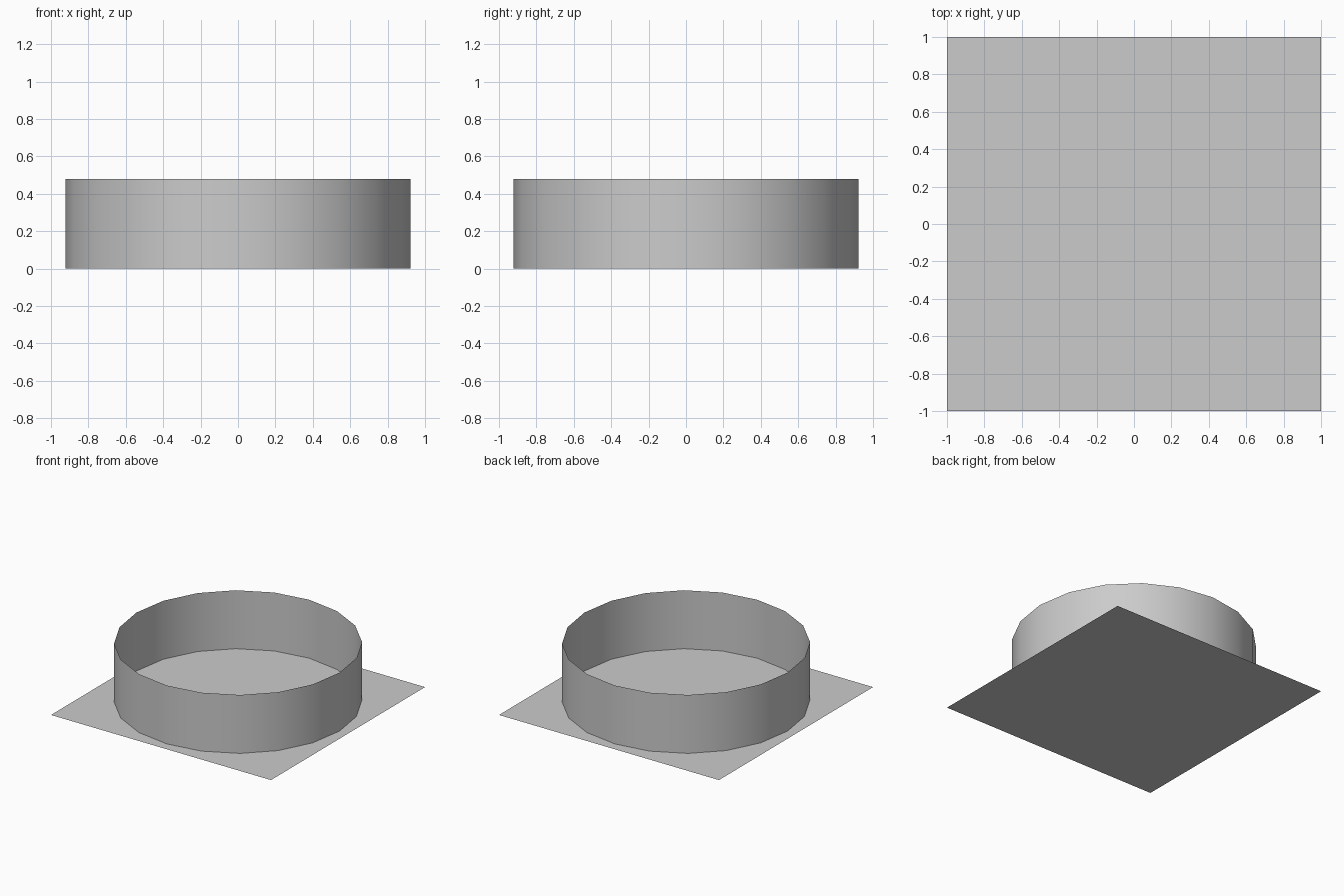
import bpy
import math

if "Cube" in bpy.data.objects:
    bpy.data.objects.remove(bpy.data.objects["Cube"])

# Flat square base sheet
bpy.ops.mesh.primitive_plane_add(size=2, location=(0, 0, 0))
bpy.context.object.name = "base_sheet"

# Open 20-sided ring wall, corners on the x and y axes
HEIGHT = 0.48
bpy.ops.mesh.primitive_cylinder_add(
    vertices=20, radius=0.923, depth=HEIGHT,
    end_fill_type='NOTHING', location=(0, 0, HEIGHT / 2))
ring = bpy.context.object
ring.name = "ring_wall"
bpy.ops.object.shade_smooth_by_angle(angle=math.radians(30))
